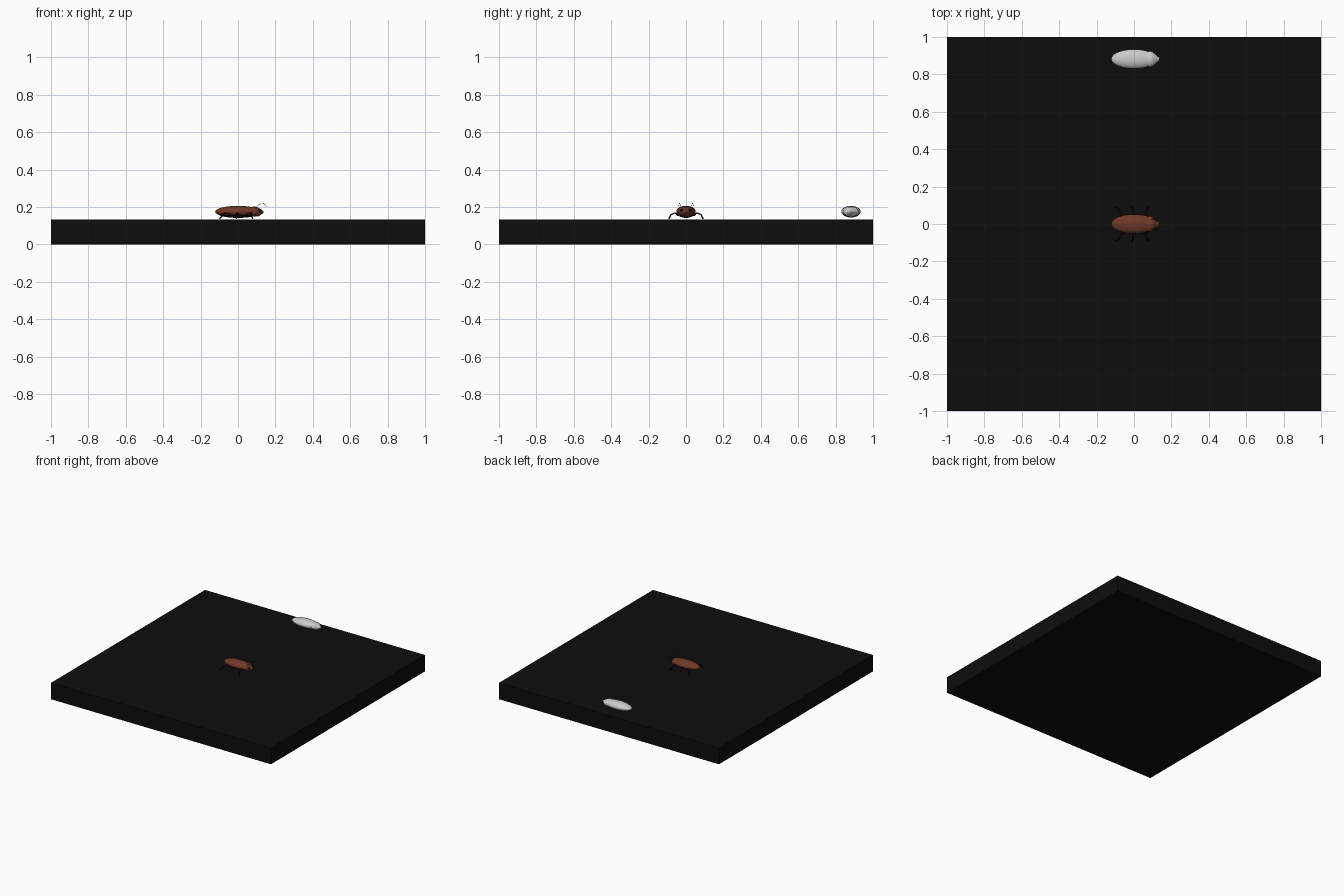
import bpy, math

if "Cube" in bpy.data.objects:
    bpy.data.objects.remove(bpy.data.objects["Cube"])


def material(name, rgb):
    m = bpy.data.materials.new(name)
    m.diffuse_color = (*rgb, 1)
    m.use_nodes = True
    m.node_tree.nodes["Principled BSDF"].inputs["Base Color"].default_value = m.diffuse_color
    return m


BLACK = material("black", (0.004, 0.004, 0.004))
BROWN = material("brown", (0.16, 0.04, 0.022))
DARK = material("dark_brown", (0.015, 0.005, 0.004))


def finish(name, mat):
    o = bpy.context.object
    o.name = name
    if mat:
        o.data.materials.append(mat)
    return o


def ellipsoid(name, loc, size, mat, seg=32, rings=16):
    bpy.ops.mesh.primitive_uv_sphere_add(segments=seg, ring_count=rings, radius=1, location=loc)
    o = finish(name, mat)
    o.scale = size
    bpy.ops.object.shade_smooth_by_angle()
    return o


def head(name, y, mat):
    # blunt flattened cone pointing along +x
    bpy.ops.mesh.primitive_cone_add(vertices=12, radius1=0.036, radius2=0.006, depth=0.034,
                                    location=(0.12, y, 0.173), rotation=(0, math.pi / 2, 0))
    o = finish(name, mat)
    o.scale = (0.75, 1, 1)
    return o


def tube(name, points, radius, mat):
    c = bpy.data.curves.new(name, 'CURVE')
    c.dimensions = '3D'
    c.bevel_depth = radius
    c.bevel_resolution = 1
    c.use_fill_caps = True
    s = c.splines.new('POLY')
    s.points.add(len(points) - 1)
    for p, q in zip(s.points, points):
        p.co = (*q, 1)
    c.materials.append(mat)
    o = bpy.data.objects.new(name, c)
    bpy.context.collection.objects.link(o)
    return o


def shell(prefix, y, mat):
    ellipsoid(prefix + "_abdomen", (0, y, 0.175), (0.122, 0.052, 0.031), mat)
    ellipsoid(prefix + "_thorax", (0.085, y, 0.175), (0.034, 0.042, 0.027), mat)
    head(prefix + "_head", y, mat)


# slab
bpy.ops.mesh.primitive_cube_add(size=1, location=(0, 0, 0.067))
finish("slab", BLACK).scale = (2, 2, 0.134)

# insect and its empty pale shell
shell("insect", 0, BROWN)
shell("pale_shell", 0.882, None)

# dark belly
ellipsoid("belly", (0, 0, 0.168), (0.112, 0.046, 0.0265), DARK)

for side, tag in ((1, "left"), (-1, "right")):
    # legs: thigh, shin, foot
    for i, (x, back) in enumerate(((0.06, 0.015), (0.0, -0.008), (-0.055, -0.035))):
        tube(f"leg_{tag}_{i}", [(x, side * 0.025, 0.158),
                                (x + back * 0.4, side * 0.062, 0.168),
                                (x + back * 0.8, side * 0.082, 0.157),
                                (x + back, side * 0.087, 0.145),
                                (x + back * 1.25, side * 0.09, 0.138)], 0.004, DARK)
        ellipsoid(f"hip_{tag}_{i}", (x, side * 0.038, 0.160), (0.018, 0.016, 0.009), DARK, 12, 8)
    # antennae
    tube(f"antenna_{tag}", [(0.095, side * 0.025, 0.196), (0.108, side * 0.03, 0.21),
                            (0.125, side * 0.034, 0.219), (0.14, side * 0.037, 0.217),
                            (0.151, side * 0.04, 0.204)], 0.0012, DARK)
    # eyes
    ellipsoid(f"eye_{tag}", (0.116, side * 0.022, 0.182), (0.009, 0.009, 0.008), DARK, 12, 8)
